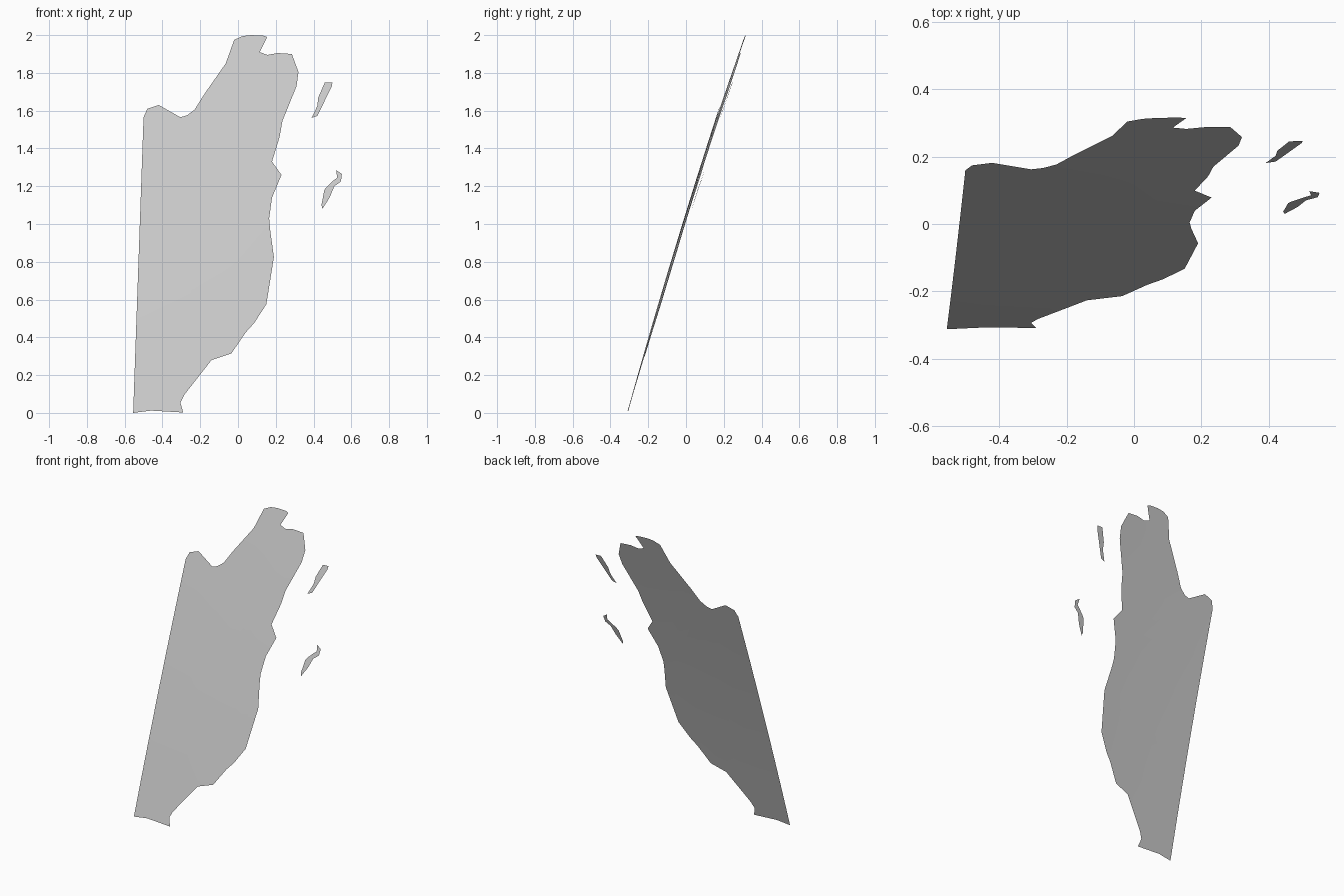
import bpy, bmesh
from mathutils import Vector

if "Cube" in bpy.data.objects:
    bpy.data.objects.remove(bpy.data.objects["Cube"])

# Outlines as (x, z) in the front view
MAINLAND = [
    (-.555, 0), (-.50, 1.565), (-.48, 1.61), (-.42, 1.63), (-.305, 1.565), (-.27, 1.575),
    (-.23, 1.605), (-.18, 1.685), (-.065, 1.85), (-.02, 1.975), (.025, 1.995), (.07, 2.0),
    (.135, 1.997), (.155, 1.99), (.115, 1.91), (.155, 1.895), (.21, 1.905), (.285, 1.90),
    (.32, 1.805), (.31, 1.73), (.235, 1.545), (.22, 1.46), (.18, 1.33), (.23, 1.26),
    (.18, 1.14), (.165, 1.03), (.17, .97), (.19, .825), (.15, .575), (.085, .475),
    (.04, .425), (-.035, .315), (-.14, .28), (-.285, .095), (-.305, .055), (-.29, .002),
    (-.46, .012)]
NORTH_ISLAND = [
    (.46, 1.75), (.50, 1.75), (.497, 1.73), (.42, 1.572), (.39, 1.562), (.42, 1.625),
    (.425, 1.67)]
SOUTH_ISLAND = [
    (.52, 1.285), (.55, 1.265), (.545, 1.225), (.51, 1.20), (.485, 1.14), (.447, 1.08),
    (.442, 1.10), (.457, 1.18), (.468, 1.195), (.505, 1.23), (.525, 1.245)]


def globe_y(x, z):
    """Depth of the leaning, slightly domed surface."""
    return .015 * (x * x + (z - 1) ** 2) + .3071 * z + .027 * x - .3166


def land_sheet(name, outline):
    bm = bmesh.new()
    face = bm.faces.new([bm.verts.new((x, 0, z)) for x, z in outline])
    face.normal_update()
    if face.normal.y > 0:
        face.normal_flip()
    bmesh.ops.triangulate(bm, faces=bm.faces[:])
    # Cut a coarse grid so the sheet can follow the dome
    for axis, cuts in ((Vector((0, 0, 1)), [i * .25 for i in range(1, 8)]),
                       (Vector((1, 0, 0)), [-.25, 0])):
        for d in cuts:
            bmesh.ops.bisect_plane(bm, geom=bm.verts[:] + bm.edges[:] + bm.faces[:],
                                   plane_co=axis * d, plane_no=axis, dist=1e-5)
    for v in bm.verts:
        v.co.y = globe_y(v.co.x, v.co.z)
    bm.normal_update()
    mesh = bpy.data.meshes.new(name)
    bm.to_mesh(mesh)
    bm.free()
    mesh.shade_smooth()
    obj = bpy.data.objects.new(name, mesh)
    bpy.context.collection.objects.link(obj)


land_sheet("mainland", MAINLAND)
land_sheet("north_island", NORTH_ISLAND)
land_sheet("south_island", SOUTH_ISLAND)
